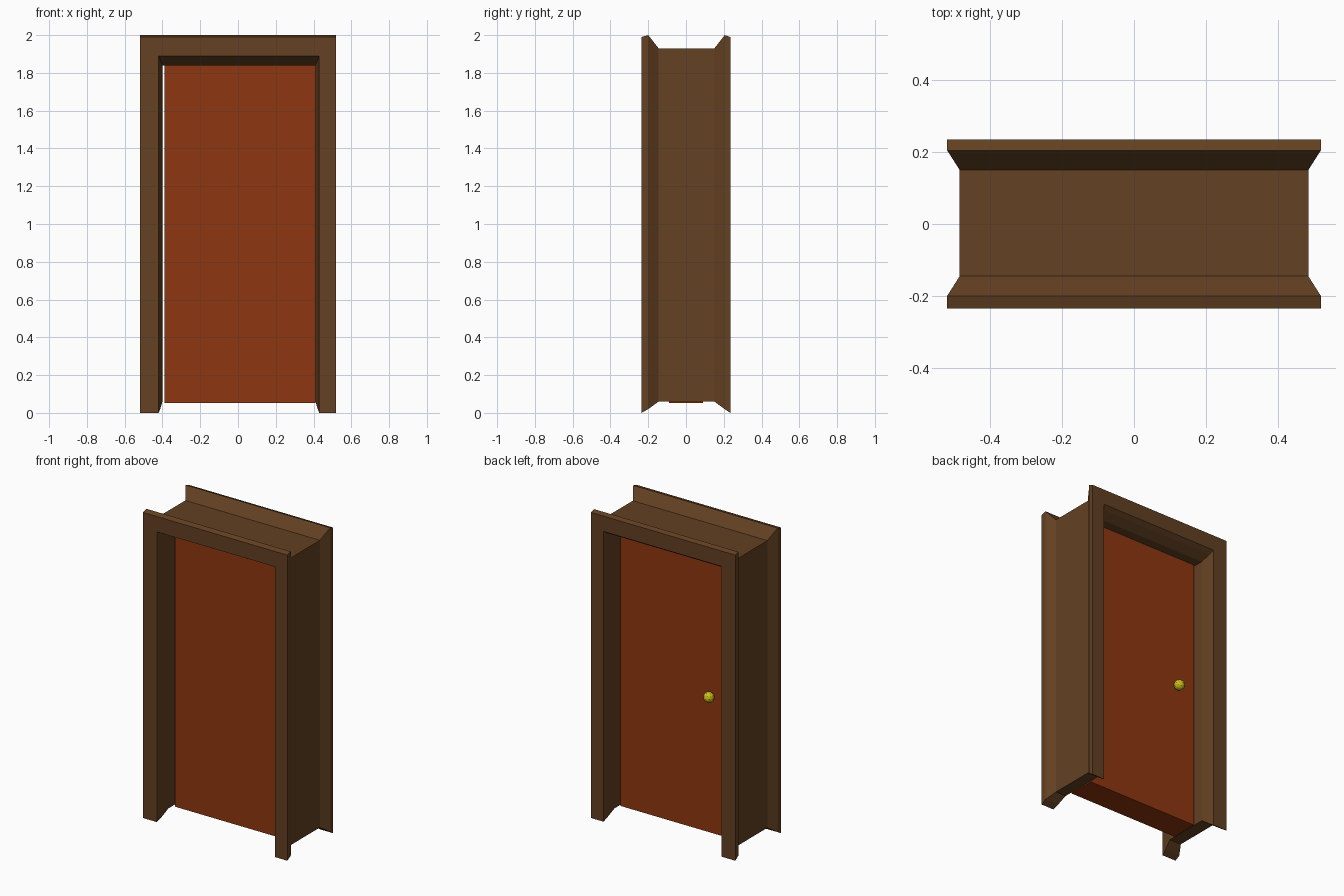
import bpy, bmesh
from mathutils import Matrix

if "Cube" in bpy.data.objects:
    bpy.data.objects.remove(bpy.data.objects["Cube"])


def material(name, rgb):
    m = bpy.data.materials.new(name)
    m.diffuse_color = (*rgb, 1)
    m.use_nodes = True
    m.node_tree.nodes["Principled BSDF"].inputs["Base Color"].default_value = m.diffuse_color
    return m


def add_object(name, bm, mat):
    bmesh.ops.recalc_face_normals(bm, faces=bm.faces)
    me = bpy.data.meshes.new(name)
    bm.to_mesh(me)
    bm.free()
    me.materials.append(mat)
    ob = bpy.data.objects.new(name, me)
    bpy.context.collection.objects.link(ob)
    return ob


brown = material("frame_wood", (0.125, 0.052, 0.016))
red = material("door_wood", (0.27, 0.037, 0.005))
brass = material("brass", (0.6, 0.52, 0.01))

# Door frame: U-shaped cross-sections lofted along y
# y, outer half width, outer top, inner half width, inner top, bottom
sections = [
    (-0.235, 0.52, 1.99, 0.425, 1.89, 0.0),
    (-0.20, 0.52, 2.0, 0.417, 1.87, 0.02),
    (-0.145, 0.485, 1.93, 0.405, 1.84, 0.06),
    (0.15, 0.485, 1.93, 0.405, 1.84, 0.06),
    (0.205, 0.52, 2.0, 0.417, 1.87, 0.02),
    (0.235, 0.52, 1.99, 0.425, 1.89, 0.0),
]
bm = bmesh.new()
rings = []
for y, xo, zo, xi, zi, zb in sections:
    c = 0.005  # the opening sits slightly off centre
    pts = [(-xo, zb), (-xo, zo), (xo, zo), (xo, zb),
           (c + xi, zb), (c + xi, zi), (c - xi, zi), (c - xi, zb)]
    rings.append([bm.verts.new((x, y, z)) for x, z in pts])
for a, b in zip(rings, rings[1:]):
    for i in range(8):
        j = (i + 1) % 8
        bm.faces.new((a[i], a[j], b[j], b[i]))
for r in (rings[0], rings[-1]):
    for quad in ((0, 1, 6, 7), (1, 2, 5, 6), (2, 3, 4, 5)):
        bm.faces.new([r[i] for i in quad])
add_object("door_frame", bm, brown)

# Door panel, with a narrow gap on the latch side
bm = bmesh.new()
x0, x1, z0, z1 = -0.39, 0.41, 0.053, 1.842
bmesh.ops.create_cube(bm, size=1, matrix=Matrix.Translation(
    ((x0 + x1) / 2, 0, (z0 + z1) / 2)) @ Matrix.Diagonal((x1 - x0, 0.18, z1 - z0, 1)))
add_object("door_panel", bm, red)

# Knob on the back face only
bm = bmesh.new()
bmesh.ops.create_icosphere(bm, subdivisions=2, radius=0.034,
                           matrix=Matrix.Translation((-0.25, 0.122, 0.95)))
add_object("door_knob", bm, brass)
